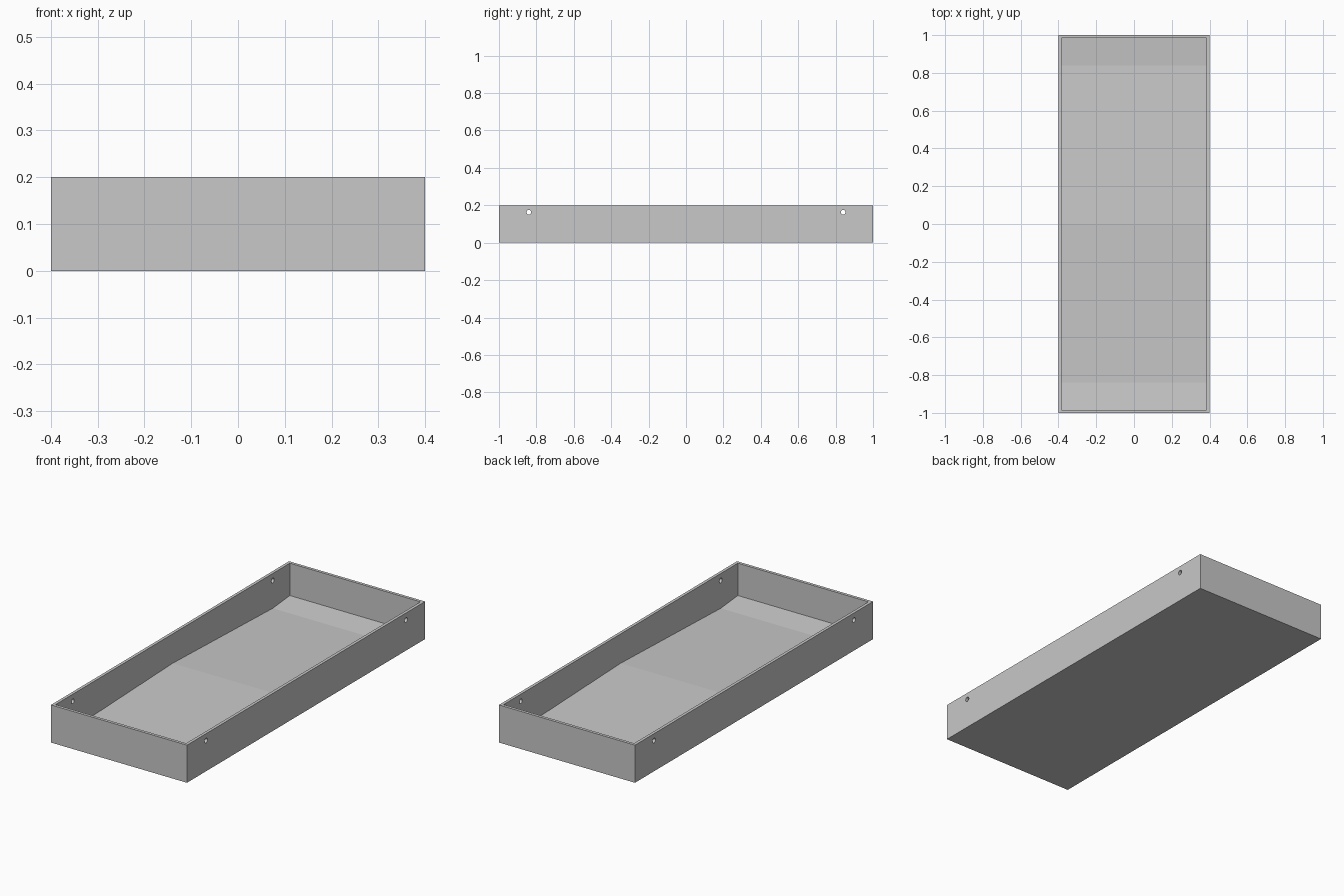
import bpy, bmesh, math
from mathutils import Matrix

cube = bpy.data.objects.get("Cube")
if cube:
    bpy.data.objects.remove(cube, do_unlink=True)

WIDTH, LENGTH, HEIGHT, WALL = 0.8, 2.0, 0.2, 0.016
HOLE_Y, HOLE_Z, HOLE_R = 0.84, 0.163, 0.0125

grey = bpy.data.materials.new("plain grey")
grey.use_nodes = True
colour = (0.58, 0.58, 0.58, 1)
grey.diffuse_color = colour
grey.node_tree.nodes["Principled BSDF"].inputs["Base Color"].default_value = colour


def add_object(name, bm):
    bmesh.ops.recalc_face_normals(bm, faces=bm.faces)
    mesh = bpy.data.meshes.new(name)
    bm.to_mesh(mesh)
    bm.free()
    mesh.materials.append(grey)
    obj = bpy.data.objects.new(name, mesh)
    bpy.context.collection.objects.link(obj)
    return obj


def prism(name, profile, half_width):
    """Extrude a (y, z) profile across x."""
    bm = bmesh.new()
    face = bm.faces.new([bm.verts.new((-half_width, y, z)) for y, z in profile])
    side = bmesh.ops.extrude_face_region(bm, geom=[face])["geom"]
    verts = [v for v in side if isinstance(v, bmesh.types.BMVert)]
    bmesh.ops.translate(bm, verts=verts, vec=(2 * half_width, 0, 0))
    return add_object(name, bm)


def rod(name, y):
    """Round cutter running through both side walls."""
    bm = bmesh.new()
    bmesh.ops.create_cone(bm, cap_ends=True, segments=24, radius1=HOLE_R,
                          radius2=HOLE_R, depth=WIDTH * 1.5)
    turn = Matrix.Rotation(math.pi / 2, 4, "Y")
    bmesh.ops.transform(bm, verts=bm.verts,
                        matrix=Matrix.Translation((0, y, HOLE_Z)) @ turn)
    return add_object(name, bm)


# Solid outer block
end = LENGTH / 2
tray = prism("tray", [(-end, 0), (end, 0), (end, HEIGHT), (-end, HEIGHT)], WIDTH / 2)

# Cavity with a floor that peaks in the middle and dips near each end
inner = end - WALL
floor = [(-inner, 0.028), (-HOLE_Y, 0.015), (0, 0.044), (HOLE_Y, 0.015), (inner, 0.028)]
cavity = prism("cavity_cutter", floor + [(inner, 0.3), (-inner, 0.3)], WIDTH / 2 - WALL)

# Four small holes in the side walls
cutters = [cavity, rod("front_hole_cutter", -HOLE_Y), rod("back_hole_cutter", HOLE_Y)]

bpy.ops.object.select_all(action="DESELECT")
bpy.context.view_layer.objects.active = tray
tray.select_set(True)
for cutter in cutters:
    cutter.hide_render = True
    cut = tray.modifiers.new(cutter.name, "BOOLEAN")
    cut.operation = "DIFFERENCE"
    cut.solver = "EXACT"
    cut.object = cutter
    bpy.ops.object.modifier_apply(modifier=cut.name)
for cutter in cutters:
    bpy.data.objects.remove(cutter, do_unlink=True)

# Smooth the hole walls only; the floor creases stay crisp
for face in tray.data.polygons:
    face.use_smooth = face.area < 0.001
